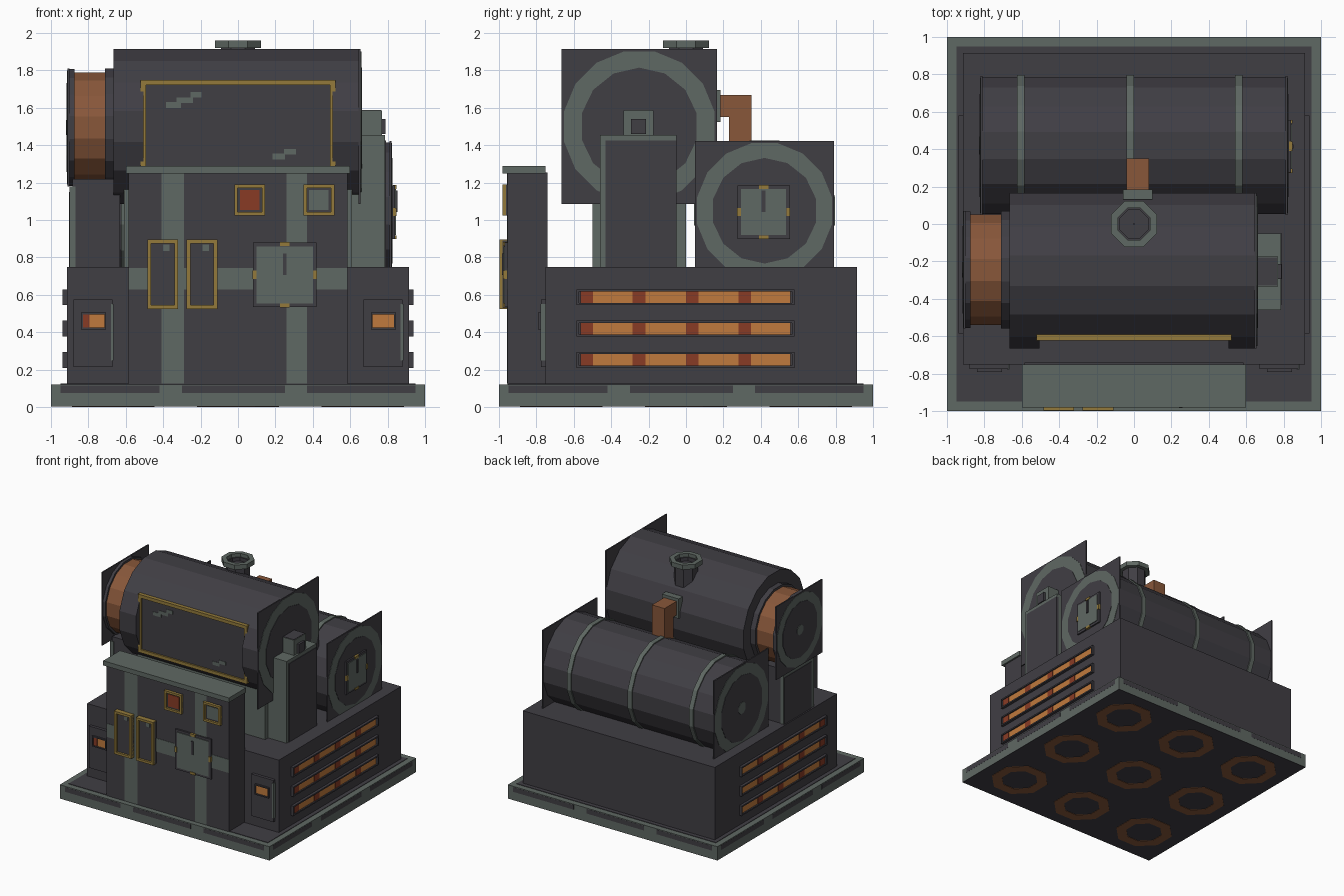
import bpy, bmesh, math

cube = bpy.data.objects.get("Cube")
if cube:
    bpy.data.objects.remove(cube, do_unlink=True)


def material(name, hexcode):
    lin = [(c / 12.92 if c <= 0.04045 else ((c + 0.055) / 1.055) ** 2.4)
           for c in (int(hexcode[i:i + 2], 16) / 255 for i in (0, 2, 4))]
    m = bpy.data.materials.new(name)
    m.use_nodes = True
    m.diffuse_color = (*lin, 1)
    bsdf = m.node_tree.nodes["Principled BSDF"]
    bsdf.inputs["Base Color"].default_value = (*lin, 1)
    bsdf.inputs["Roughness"].default_value = 0.8
    return m


DARK = material("dark iron", "403e44")
GREY = material("grey green steel", "5f6863")
GOLD = material("brass", "937a3b")
COPPER = material("copper", "88573a")
ORANGE = material("glowing orange", "c07a3d")
RED = material("ember red", "883b25")


def finish(name, bm, mat):
    bmesh.ops.recalc_face_normals(bm, faces=bm.faces)
    me = bpy.data.meshes.new(name)
    bm.to_mesh(me)
    bm.free()
    me.materials.append(mat)
    ob = bpy.data.objects.new(name, me)
    bpy.context.collection.objects.link(ob)
    return ob


def box(name, mat, x, y, z):
    bm = bmesh.new()
    bmesh.ops.create_cube(bm, size=1)
    for v in bm.verts:
        for i, (a, b) in enumerate((x, y, z)):
            v.co[i] = (a + b) / 2 + v.co[i] * (b - a)
    return finish(name, bm, mat)


def panel(name, mat, side, u, z, d):
    """Box on a wall: u runs along the wall, d is the distance from the centre."""
    out = (-d[1], -d[0])
    if side == "front":
        return box(name, mat, u, out, z)
    if side == "back":
        return box(name, mat, u, d, z)
    return box(name, mat, d if side == "left" else out, u, z)


def frame(name, mat, side, u, z, d, w):
    """Four bars around a rectangle."""
    for k in (0, 1):
        zz = (z[0], z[0] + w) if k == 0 else (z[1] - w, z[1])
        uu = (u[0], u[0] + w) if k == 0 else (u[1] - w, u[1])
        panel(name + "_rail", mat, side, u, zz, d)
        panel(name + "_post", mat, side, uu, (z[0] + w, z[1] - w), d)


def ngon(cy, cz, r, n=16):
    """Regular outline in y and z; r is measured to the flats."""
    R = r / math.cos(math.pi / n)
    return [(cy + R * math.cos((i + .5) * math.tau / n),
             cz + R * math.sin((i + .5) * math.tau / n)) for i in range(n)]


def prism(name, mat, pts, x0, x1):
    bm = bmesh.new()
    a = [bm.verts.new((x0, *p)) for p in pts]
    b = [bm.verts.new((x1, *p)) for p in pts]
    bm.faces.new(a)
    bm.faces.new(b)
    for i in range(len(pts)):
        j = (i + 1) % len(pts)
        bm.faces.new((a[i], a[j], b[j], b[i]))
    return finish(name, bm, mat)


def ring(name, mat, cx, cy, r_in, r_out, z0, z1, n=8):
    """Flat-sided ring standing on the z axis."""
    bm = bmesh.new()
    loops = []
    for r, z in ((r_in, z0), (r_out, z0), (r_out, z1), (r_in, z1)):
        R = r / math.cos(math.pi / n)
        loops.append([bm.verts.new((cx + R * math.cos((i + .5) * math.tau / n),
                                    cy + R * math.sin((i + .5) * math.tau / n), z)) for i in range(n)])
    for k in range(4):
        p, q = loops[k], loops[(k + 1) % 4]
        for i in range(n):
            j = (i + 1) % n
            bm.faces.new((p[i], p[j], q[j], q[i]))
    return finish(name, bm, mat)


def end_plate(name, cy, cz, r, x, s, hub=True):
    """Square plate with a painted disc, facing s along x, outer face at x."""
    def layer(tag, mat, pts, k):
        prism(name + tag, mat, pts, x - s * 0.012, x - s * 0.003 * k)
    box(name, DARK, sorted((x - s * 0.02, x - s * 0.009)), (cy - r, cy + r), (cz - r, cz + r))
    layer("_rim", GREY, ngon(cy, cz, r * 0.97), 2)
    layer("_disc", DARK, ngon(cy, cz, r * 0.74, 14), 1)
    if hub:
        layer("_hub", GREY, ngon(cy, cz, r * 0.13, 8), 0)


def hatch(name, side, u, z, d):
    """Steel door with a dark surround, brass clips and a lever."""
    panel(name + "_surround", DARK, side, u, z, (d - 0.02, d + 0.012))
    w = 0.02
    panel(name + "_door", GREY, side, (u[0] + w, u[1] - w), (z[0] + w, z[1] - w), (d, d + 0.018))
    cu, cz = sum(u) / 2, sum(z) / 2
    for k in (0, 1):
        e = (u[k] - 0.002, u[k] + 0.018) if k == 0 else (u[k] - 0.018, u[k] + 0.002)
        f = (z[k] - 0.002, z[k] + 0.018) if k == 0 else (z[k] - 0.018, z[k] + 0.002)
        panel(name + "_side_clip", GOLD, side, e, (cz - 0.022, cz + 0.022), (d, d + 0.02))
        panel(name + "_end_clip", GOLD, side, (cu - 0.025, cu + 0.025), f, (d, d + 0.02))
    panel(name + "_lever", DARK, side, (cu - 0.01, cu + 0.01), (cz, cz + 0.115), (d, d + 0.026))


# Base plate with dark deck, worn edge strips and nine ring feet
box("base_plate", GREY, (-1, 1), (-1, 1), (0.006, 0.122))
box("base_underside", DARK, (-1, 1), (-1, 1), (0.003, 0.006))
box("base_deck", DARK, (-0.95, 0.95), (-0.95, 0.95), (0.12, 0.126))
for side in ("front", "back", "left", "right"):
    for u in ((-0.95, -0.42), (-0.3, 0.25), (0.37, 0.95)):
        panel("base_edge_strip", DARK, side, u, (0.075, 0.115), (0.995, 1.001))
for cx in (-0.667, 0, 0.667):
    for cy in (-0.667, 0, 0.667):
        ring("foot_ring", COPPER, cx, cy, 0.14, 0.22, 0, 0.004)

# Main body
box("body", DARK, (-0.915, 0.915), (-0.75, 0.915), (0.12, 0.75))

# Glowing side vents
for side in ("left", "right"):
    for z in (0.215, 0.382, 0.55):
        frame("vent_frame", DARK, side, (-0.585, 0.58), (z - 0.005, z + 0.08), (0.91, 0.938), 0.012)
        panel("vent_glow", ORANGE, side, (-0.565, 0.56), (z + 0.006, z + 0.068), (0.91, 0.926))
        for y in (-0.565, -0.285, 0, 0.28):
            panel("vent_ember", RED, side, (y, y + 0.068), (z + 0.006, z + 0.068), (0.92, 0.929))

# Small lamp boxes on the front corners
for s in (-1, 1):
    x0 = -0.88 if s < 0 else 0.67
    panel("lamp_box", DARK, "front", (x0, x0 + 0.21), (0.215, 0.575), (0.74, 0.775))
    panel("lamp_box_edge", GREY, "front", (x0 + 0.2, x0 + 0.215), (0.25, 0.55), (0.74, 0.778))
    frame("lamp_frame", DARK, "front", (x0 + 0.04, x0 + 0.175), (0.415, 0.505), (0.77, 0.79), 0.01)
    panel("lamp", ORANGE, "front", (x0 + 0.05, x0 + 0.165), (0.425, 0.495), (0.77, 0.781))
panel("lamp_ember", RED, "front", (-0.83, -0.795), (0.425, 0.495), (0.775, 0.784))

# Front console with cap and steel bands
box("console", DARK, (-0.585, 0.585), (-0.955, -0.74), (0.12, 1.255))
box("console_cap", GREY, (-0.6, 0.6), (-0.98, -0.75), (1.25, 1.29))
for u, z in (((-0.41, -0.29), (0.125, 1.25)), ((0.26, 0.37), (0.125, 1.25)), ((-0.585, 0.585), (0.63, 0.745))):
    panel("console_band", GREY, "front", u, z, (0.95, 0.958))

# Console doors, indicators and hatch
for x in (-0.485, -0.275):
    panel("console_door", DARK, "front", (x, x + 0.165), (0.53, 0.89), (0.95, 0.98))
    panel("door_handle", GREY, "front", (x + 0.085, x + 0.12), (0.835, 0.87), (0.975, 0.985))
    frame("door_frame", GOLD, "front", (x, x + 0.165), (0.525, 0.895), (0.95, 0.998), 0.02)
for x, mat in ((-0.02, RED), (0.35, GREY)):
    panel("indicator_back", DARK, "front", (x, x + 0.165), (1.025, 1.19), (0.95, 0.962))
    panel("indicator", mat, "front", (x + 0.03, x + 0.135), (1.055, 1.16), (0.95, 0.966))
    frame("indicator_frame", GOLD, "front", (x, x + 0.165), (1.025, 1.19), (0.95, 0.98), 0.018)
hatch("console_hatch", "front", (0.08, 0.42), (0.535, 0.88), 0.958)

# Cradle and drum supports
box("tank_cradle", GREY, (-0.61, 0.61), (-0.5, 0), (0.74, 1.25))
box("drum_support", DARK, (-0.885, -0.63), (-0.45, -0.05), (0.74, 1.22))
box("drum_support_edge", GREY, (-0.9, -0.87), (-0.455, -0.045), (0.74, 1.18))
box("drum_support_face", DARK, (-0.904, -0.89), (-0.42, -0.05), (0.74, 1.15))
box("axle_column", GREY, (0.6, 0.785), (-0.46, -0.05), (0.74, 1.455))
box("axle_column_face", DARK, (0.77, 0.79), (-0.43, -0.05), (0.74, 1.425))

# Upper tank: middle section flattened for the window
TY, TZ, TR = -0.25, 1.5, 0.415
full = ngon(TY, TZ, TR)
prism("tank_left_section", DARK, full, 0.505, 0.65)
prism("tank_right_section", DARK, full, -0.665, -0.505)
prism("tank_middle_section", DARK, [(max(y, -0.605), z) for y, z in full], -0.505, 0.505)
frame("window_frame", GOLD, "front", (-0.52, 0.52), (1.25, 1.75), (0.59, 0.622), 0.028)
panel("window", DARK, "front", (-0.5, 0.5), (1.27, 1.73), (0.6, 0.608))
for x, z, w in ((-0.385, 1.6, 0.08), (-0.33, 1.625, 0.09), (-0.255, 1.655, 0.06),
                (0.185, 1.325, 0.065), (0.245, 1.35, 0.065)):
    panel("window_glint", GREY, "front", (x, x + w), (z, z + 0.03), (0.605, 0.611))
end_plate("tank_end", TY, TZ, TR, 0.665, 1, False)

# Axle housing on the tank end
box("axle_housing", GREY, (0.65, 0.77), (-0.335, -0.175), (1.42, 1.585))
box("axle_cap", DARK, (0.75, 0.788), (-0.295, -0.215), (1.46, 1.54))
box("axle_housing_top", DARK, (0.66, 0.765), (-0.33, -0.18), (1.58, 1.588))

# Copper drum between two flanges
DY, DZ = -0.245, 1.495
prism("drum", COPPER, ngon(DY, DZ, 0.295), -0.89, -0.7)
prism("drum_inner_flange", DARK, ngon(DY, DZ, 0.315), -0.71, -0.66)
prism("drum_outer_flange", DARK, ngon(DY, DZ, 0.312), -0.908, -0.875)
end_plate("drum_end", DY, DZ, 0.315, -0.92, -1)

# Rear tank with hoops and end plates
RY, RZ, RR = 0.42, 1.05, 0.372
prism("rear_tank", DARK, ngon(RY, RZ, RR - 0.006), -0.815, 0.815)
for x in (-0.605, -0.02, 0.56):
    prism("rear_tank_hoop", GREY, ngon(RY, RZ, RR + 0.004), x - 0.02, x + 0.02)
end_plate("rear_tank_left_end", RY, RZ, RR, 0.83, 1, False)
end_plate("rear_tank_right_end", RY, RZ, RR, -0.83, -1)
hatch("rear_tank_hatch", "left", (0.275, 0.555), (0.9, 1.185), 0.828)

# Chimney
ring("chimney_neck", DARK, 0, 0, 0.075, 0.09, 1.75, 1.93)
ring("chimney_lip", GREY, 0, 0, 0.085, 0.122, 1.92, 1.96)
ring("chimney_plug", DARK, 0, 0, 0.002, 0.08, 1.8, 1.9)

# Copper pipe joining the tanks
box("pipe_flange", GREY, (-0.06, 0.1), (0.13, 0.185), (1.525, 1.695))
prism("pipe", COPPER, [(0.15, 1.55), (0.15, 1.67), (0.35, 1.67), (0.35, 1.35), (0.23, 1.35), (0.23, 1.55)], -0.04, 0.08)
